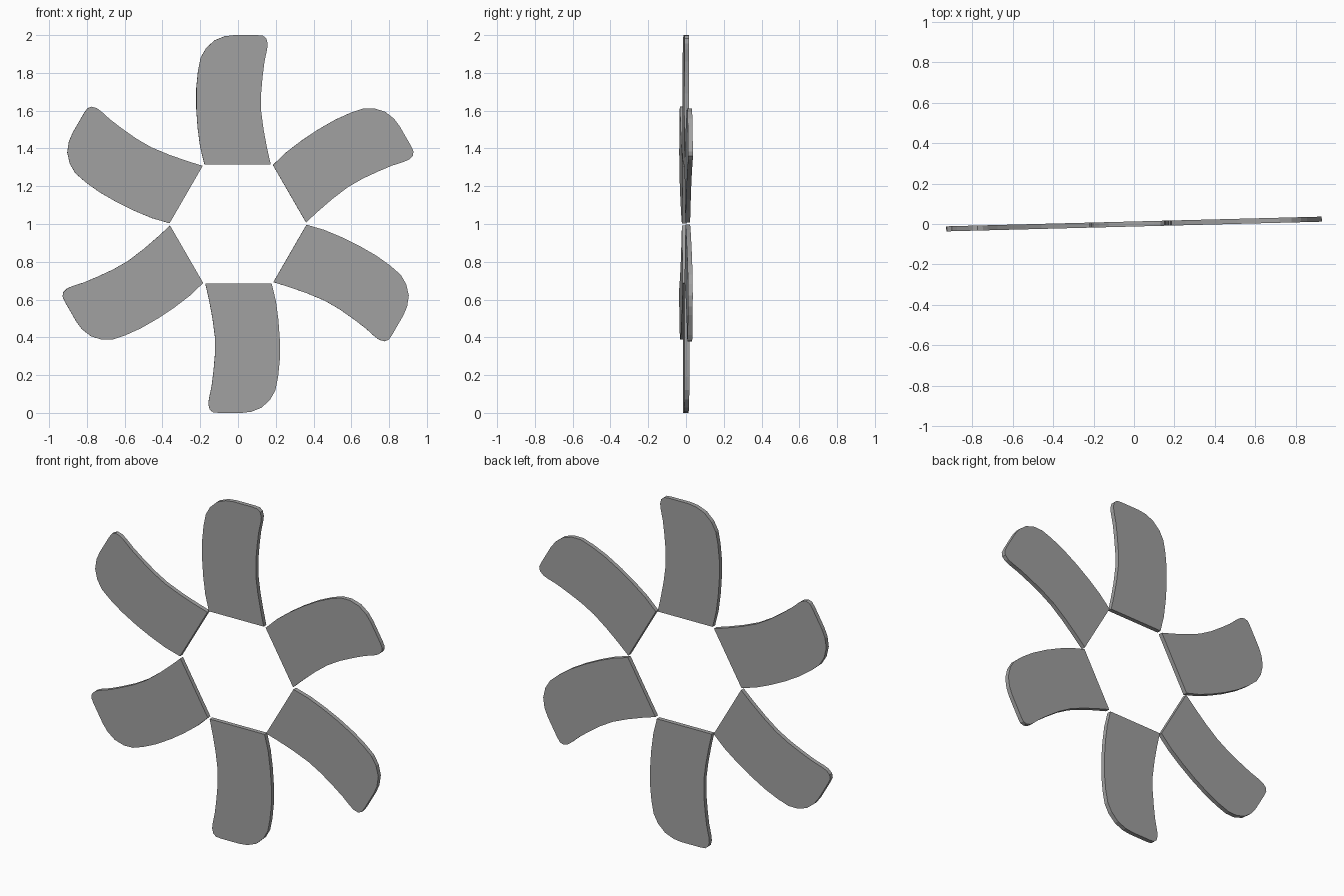
import bpy, bmesh, math
from mathutils import Matrix

cube = bpy.data.objects.get("Cube")
if cube:
    bpy.data.objects.remove(cube, do_unlink=True)

THICKNESS = 0.025
TILT = math.atan(0.0258)

grey = bpy.data.materials.new("mid_grey")
grey.use_nodes = True
colour = (0.36, 0.36, 0.36, 1)
grey.diffuse_color = colour
grey.node_tree.nodes["Principled BSDF"].inputs["Base Color"].default_value = colour

# Swept blade outline (x, radius), counter-clockwise from the inner edge
right_edge = [(0.173, 0.316), (0.154, 0.40), (0.135, 0.50), (0.122, 0.60),
              (0.122, 0.69), (0.130, 0.78), (0.140, 0.86), (0.154, 0.925)]
tip = [(0.157, 0.955), (0.150, 0.982), (0.132, 0.997), (0.10, 1.0),
       (-0.02, 1.0), (-0.07, 0.994), (-0.125, 0.972), (-0.17, 0.93)]
left_edge = [(-0.198, 0.88), (-0.212, 0.81), (-0.221, 0.72), (-0.221, 0.61),
             (-0.214, 0.51), (-0.201, 0.41), (-0.178, 0.316)]
outline = right_edge + tip + left_edge


def make_blade(index):
    """Extrude the outline, then turn it into place around the hub axis."""
    bm = bmesh.new()
    verts = [bm.verts.new((x, -THICKNESS / 2, z)) for x, z in outline]
    face = bm.faces.new(verts)
    result = bmesh.ops.extrude_face_region(bm, geom=[face], use_keep_orig=True)
    back = [v for v in result["geom"] if isinstance(v, bmesh.types.BMVert)]
    bmesh.ops.translate(bm, verts=back, vec=(0, THICKNESS, 0))
    bmesh.ops.recalc_face_normals(bm, faces=bm.faces)
    place = (Matrix.Translation((0, 0, 1)) @ Matrix.Rotation(TILT, 4, "Z")
             @ Matrix.Rotation(index * math.pi / 3, 4, "Y"))
    bm.transform(place)
    mesh = bpy.data.meshes.new(f"blade_{index + 1}")
    bm.to_mesh(mesh)
    bm.free()
    mesh.materials.append(grey)
    blade = bpy.data.objects.new(f"blade_{index + 1}", mesh)
    bpy.context.collection.objects.link(blade)


# Ring of six fan blades
for i in range(6):
    make_blade(i)
